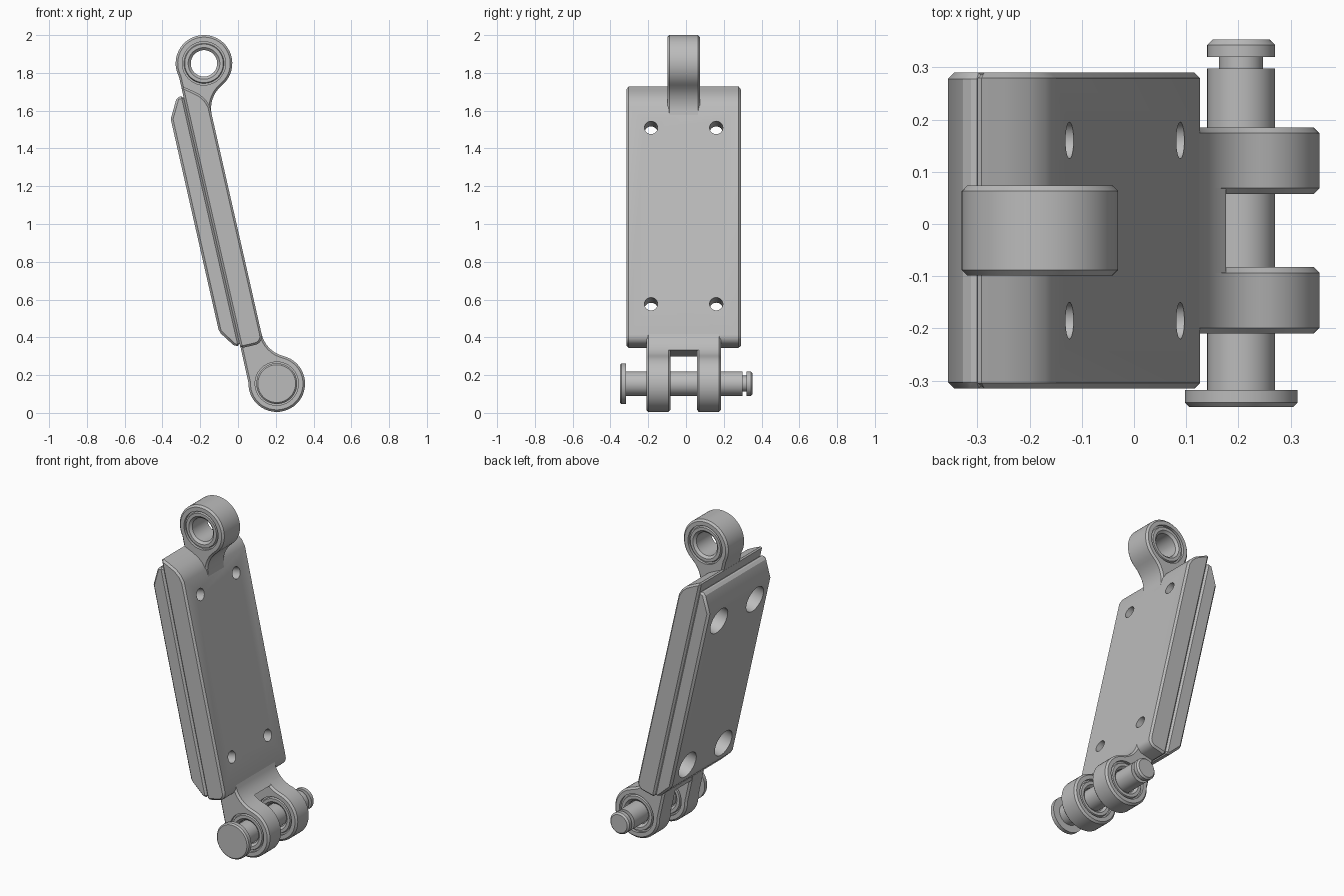
import bpy, bmesh
from math import sin, cos, radians, pi
from mathutils import Matrix

if "Cube" in bpy.data.objects:
    bpy.data.objects.remove(bpy.data.objects["Cube"])

steel = bpy.data.materials.new("grey steel")
steel.use_nodes = True
GREY = (0.5, 0.5, 0.5, 1)
steel.diffuse_color = GREY
steel.node_tree.nodes["Principled BSDF"].inputs["Base Color"].default_value = GREY

# Link frame: x = thickness, z = along the link, origin on the pin axis
FRAME = Matrix.Translation((0.205, 0, 0.155)) @ Matrix.Rotation(radians(-12.8), 4, 'Y')
LENGTH = 1.7385
MID = -0.0125
EYE_R, FILLET_R, FILLET_X, FILLET_Z = 0.15, 0.157, 0.137, 0.275


def finish(name, bm):
    bmesh.ops.recalc_face_normals(bm, faces=bm.faces)
    mesh = bpy.data.meshes.new(name)
    bm.to_mesh(mesh)
    bm.free()
    obj = bpy.data.objects.new(name, mesh)
    bpy.context.collection.objects.link(obj)
    obj.matrix_world = FRAME
    mesh.materials.append(steel)
    return obj


def activate(obj):
    bpy.ops.object.select_all(action='DESELECT')
    obj.select_set(True)
    bpy.context.view_layer.objects.active = obj


def arc(cx, cz, r, start, end, steps):
    angles = [radians(start + (end - start) * i / steps) for i in range(steps + 1)]
    return [(cx + r * cos(a), cz + r * sin(a)) for a in angles]


def prism(name, outline, y0, y1, bevel=0.0, holes=()):
    """Extrude an (x, z) outline along y, chamfer it, drill holes into it."""
    bm = bmesh.new()
    face = bm.faces.new([bm.verts.new((x, y0, z)) for x, z in outline])
    out = bmesh.ops.extrude_face_region(bm, geom=[face])
    verts = [v for v in out["geom"] if isinstance(v, bmesh.types.BMVert)]
    bmesh.ops.translate(bm, vec=(0, y1 - y0, 0), verts=verts)
    obj = finish(name, bm)
    activate(obj)
    if bevel:
        mod = obj.modifiers.new("chamfer", 'BEVEL')
        mod.width = bevel
        mod.limit_method = 'ANGLE'
        mod.angle_limit = radians(32)
        bpy.ops.object.modifier_apply(modifier=mod.name)
    for position, radius, axis in holes:
        cutter = drill(position, radius, axis)
        mod = obj.modifiers.new("hole", 'BOOLEAN')
        mod.operation = 'DIFFERENCE'
        mod.solver = 'EXACT'
        mod.object = cutter
        activate(obj)
        bpy.ops.object.modifier_apply(modifier=mod.name)
        bpy.data.objects.remove(cutter)
    activate(obj)
    bpy.ops.object.shade_smooth_by_angle(angle=radians(30))
    return obj


def drill(position, radius, axis):
    bm = bmesh.new()
    bmesh.ops.create_cone(bm, cap_ends=True, segments=32, radius1=radius, radius2=radius, depth=0.8,
                          matrix=Matrix.Translation(position) @ Matrix.Rotation(pi / 2, 4, axis))
    cutter = finish("hole_cutter", bm)
    cutter.hide_render = True
    return cutter


def lathe(name, profile, z, closed):
    """Spin (radius, y) points around the y axis at height z."""
    bm = bmesh.new()
    verts = [bm.verts.new((r, y, z)) for r, y in profile]
    edges = [bm.edges.new(pair) for pair in zip(verts, verts[1:])]
    if closed:
        edges.append(bm.edges.new((verts[-1], verts[0])))
    bmesh.ops.spin(bm, geom=verts + edges, cent=(0, 0, z), axis=(0, 1, 0),
                   angle=2 * pi, steps=40, use_duplicate=False)
    bmesh.ops.remove_doubles(bm, verts=bm.verts, dist=0.0005)
    obj = finish(name, bm)
    activate(obj)
    bpy.ops.object.shade_smooth_by_angle(angle=radians(30))


def eye(name, y0, y1, flip=False):
    """Eye with a filleted neck, holding a stepped bushing."""
    points = arc(0, 0, EYE_R, 165, 423.5, 34) + fillet + [(-0.03, 0.35), (-0.135, 0.35), (-0.144, 0.26)]
    z = LENGTH if flip else 0
    if flip:
        points = [(x, LENGTH - s) for x, s in points]
    mid, half = (y0 + y1) / 2, (y1 - y0) / 2
    prism(name, points, y0, y1, 0.011, [((0, mid, z), 0.115, 'X')])
    side = [(0.116, half - 0.016), (0.106, half - 0.016), (0.102, half - 0.003),
            (0.084, half - 0.003), (0.07, half - 0.016)]
    ring = [(r, mid + y) for r, y in side] + [(r, mid - y) for r, y in reversed(side)]
    lathe(name + "_bushing", ring, z, True)


fillet = arc(FILLET_X, FILLET_Z, FILLET_R, 243.5, 180, 8)[1:]

# Single eye at the top, pair of lugs at the bottom, web joining the lugs
eye("top_eye", MID - 0.0865, MID + 0.0865, flip=True)
eye("front_lug", MID - 0.1975, MID - 0.07)
eye("back_lug", MID + 0.07, MID + 0.1975)
web = [(-0.143, 0.18), (0.011, 0.18)] + [p for p in fillet if p[1] > 0.183] + [(-0.03, 0.35), (-0.135, 0.35)]
prism("lug_web", web, MID - 0.186, MID + 0.186)

# Main plate and backing pad, drilled for four bolts
Y0, Y1 = MID - 0.3025, MID + 0.3025
spots = [(0, MID + dy, z) for dy in (-0.1725, 0.1725) for z in (0.437, 1.394)]
plate = [(-0.145, 0.225)] + arc(-0.065, 0.27, 0.045, 270, 360, 6) + [
    (-0.02, 1.51), (-0.033, 1.548), (-0.058, 1.583), (-0.095, 1.613), (-0.145, 1.65)]
prism("main_plate", plate, Y0, Y1, 0.011, [(p, 0.035, 'Y') for p in spots])
pad = [(-0.144, 0.24), (-0.172, 0.24), (-0.237, 0.335), (-0.237, 1.49), (-0.18, 1.595), (-0.144, 1.595)]
prism("backing_pad", pad, Y0, Y1, 0.012, [(p, 0.08, 'Y') for p in spots])

# Headed pin with a retaining groove
pin = [(0, -0.35), (0.1, -0.35), (0.108, -0.342), (0.108, -0.318), (0.065, -0.318), (0.065, 0.298),
       (0.042, 0.298), (0.042, 0.32), (0.065, 0.32), (0.065, 0.343), (0.055, 0.353), (0, 0.353)]
lathe("hinge_pin", pin, 0, False)
